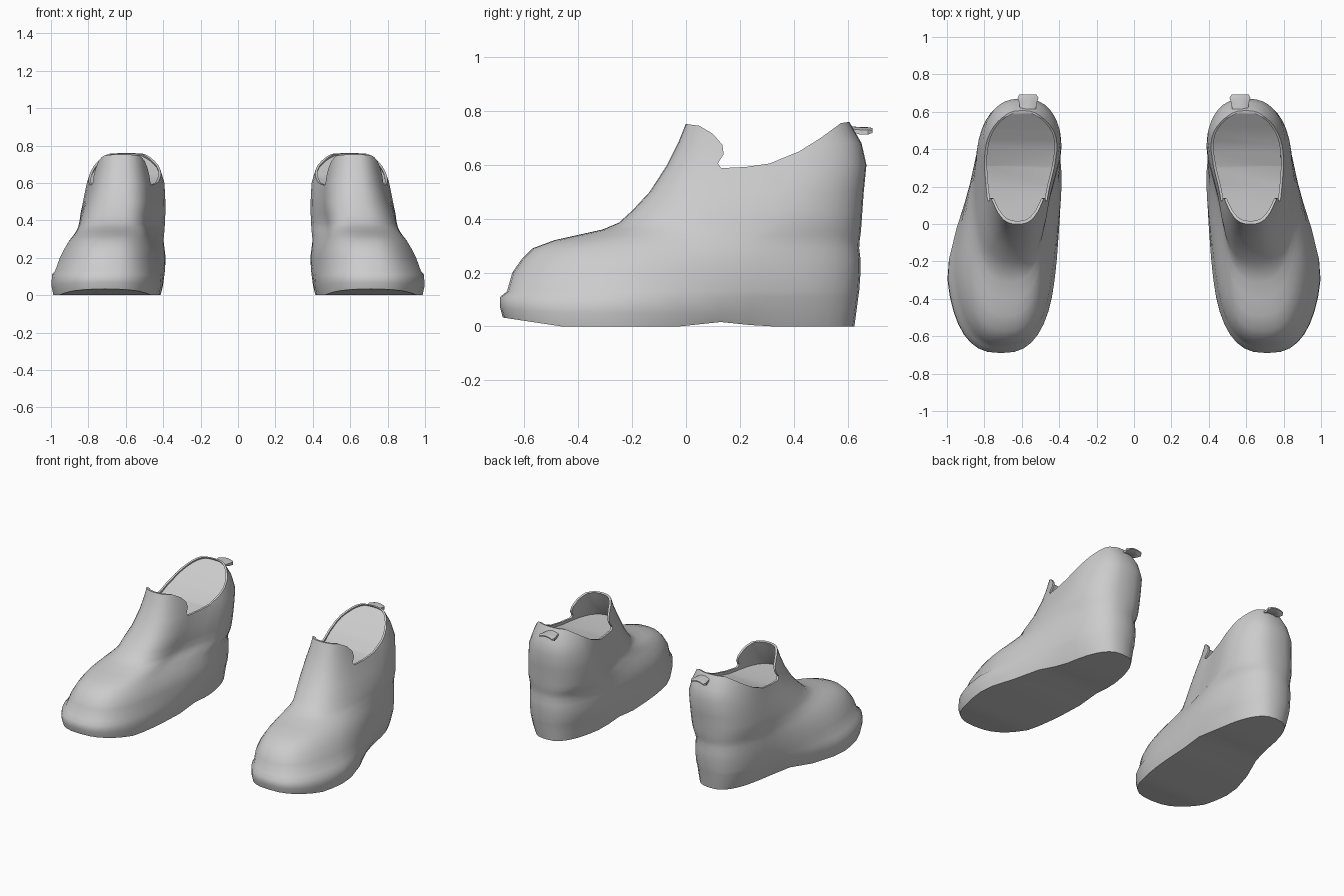
import bpy, bmesh, math
from mathutils import Matrix

cube = bpy.data.objects.get("Cube")
if cube:
    bpy.data.objects.remove(cube, do_unlink=True)

grey = bpy.data.materials.new("plain grey")
grey.use_nodes = True
grey.diffuse_color = (0.6, 0.6, 0.6, 1)
grey.node_tree.nodes["Principled BSDF"].inputs["Base Color"].default_value = (0.6, 0.6, 0.6, 1)

SIDES = 40
ROUND = 2.6
# Horizontal slices: z, toe y, heel y, forefoot inner x / outer x, heel inner x / outer x
LEVELS = [
    (0.00, -0.68, 0.625, 0.435, 0.985, 0.430, 0.800),
    (0.05, -0.69, 0.632, 0.428, 0.995, 0.420, 0.820),
    (0.11, -0.69, 0.640, 0.428, 0.992, 0.410, 0.835),
    (0.13, -0.665, 0.643, 0.432, 0.975, 0.405, 0.838),
    (0.20, -0.645, 0.648, 0.440, 0.950, 0.400, 0.840),
    (0.25, -0.61, 0.648, 0.455, 0.925, 0.405, 0.838),
    (0.29, -0.57, 0.643, 0.475, 0.900, 0.408, 0.835),
    (0.32, -0.49, 0.645, 0.485, 0.875, 0.405, 0.830),
    (0.34, -0.40, 0.648, 0.485, 0.860, 0.402, 0.828),
    (0.36, -0.31, 0.650, 0.483, 0.850, 0.400, 0.825),
    (0.385, -0.25, 0.652, 0.480, 0.840, 0.400, 0.825),
    (0.43, -0.20, 0.655, 0.470, 0.830, 0.398, 0.822),
    (0.50, -0.135, 0.660, 0.460, 0.805, 0.398, 0.812),
    (0.60, -0.07, 0.670, 0.465, 0.780, 0.402, 0.795),
    (0.68, -0.03, 0.652, 0.480, 0.765, 0.425, 0.768),
    (0.78, 0.01, 0.595, 0.495, 0.750, 0.460, 0.735),
]


def new_object(name, bm):
    bmesh.ops.recalc_face_normals(bm, faces=bm.faces)
    mesh = bpy.data.meshes.new(name)
    bm.to_mesh(mesh)
    bm.free()
    mesh.materials.append(grey)
    obj = bpy.data.objects.new(name, mesh)
    bpy.context.collection.objects.link(obj)
    return obj


def ring(bm, level, inset=0.0):
    z, toe, heel, fi, fo, hi, ho = level
    toe, heel = toe + inset * 1.5, heel - inset
    power = 2 / ROUND
    verts = []
    for i in range(SIDES):
        a = 2 * math.pi * i / SIDES
        c, s = math.cos(a), math.sin(a)
        u = math.copysign(abs(c) ** power, c)
        v = math.copysign(abs(s) ** power, s)
        t = (u + 1) / 2
        y = toe + (heel - toe) * t
        k = min(1, max(0, (t - 0.27) / 0.53))
        k = k * k * (3 - 2 * k)
        inner = fi + (hi - fi) * k + inset
        outer = fo + (ho - fo) * k - inset
        # widths are given at the forefoot and heel, where the oval is already narrowing
        half = (outer - inner) / 2 / (0.95 - 0.06 * k)
        x = (inner + outer) / 2 + v * half
        # toe spring and arch under the sole
        lift = max(0, -0.46 - y) * 0.15 * max(0, 1 - z / 0.11)
        if z == 0:
            lift += 0.02 * max(0, 1 - abs(y - 0.15) / 0.12)
        verts.append(bm.verts.new((x, y, z + lift)))
    return verts


def loft(name, levels, inset=0.0):
    bm = bmesh.new()
    rings = [ring(bm, lv, inset) for lv in levels]
    for a, b in zip(rings, rings[1:]):
        for i in range(SIDES):
            j = (i + 1) % SIDES
            bm.faces.new((a[i], a[j], b[j], b[i]))
    for end in (rings[0], rings[-1]):
        bmesh.ops.triangulate(bm, faces=[bm.faces.new(end)])
    return new_object(name, bm)


def side_prism(name, outline):
    """Extrude a (y, z) outline across the width of one shoe."""
    bm = bmesh.new()
    face = bm.faces.new([bm.verts.new((0.2, y, z)) for y, z in outline])
    side = bmesh.ops.extrude_face_region(bm, geom=[face])
    bmesh.ops.translate(bm, vec=(1, 0, 0),
                        verts=[g for g in side["geom"] if isinstance(g, bmesh.types.BMVert)])
    return new_object(name, bm)


def cut(obj, tool):
    mod = obj.modifiers.new("cut", 'BOOLEAN')
    mod.operation = 'DIFFERENCE'
    mod.solver = 'EXACT'
    mod.object = tool
    bpy.context.view_layer.objects.active = obj
    bpy.ops.object.modifier_apply(modifier=mod.name)
    bpy.data.objects.remove(tool, do_unlink=True)


def smooth(obj, angle):
    bpy.ops.object.select_all(action='DESELECT')
    obj.select_set(True)
    bpy.context.view_layer.objects.active = obj
    bpy.ops.object.shade_smooth_by_angle(angle=math.radians(angle))


def mirrored(obj, name):
    mesh = obj.data.copy()
    mesh.transform(Matrix.Scale(-1, 4, (1, 0, 0)))
    mesh.flip_normals()
    twin = bpy.data.objects.new(name, mesh)
    bpy.context.collection.objects.link(twin)
    return twin


# Shoe body
shoe = loft("left_shoe", LEVELS)

# Shallow filled opening that slopes from the heel down to the back of the tongue
hollow = loft("opening_hollow", LEVELS[11:] + [(0.9,) + LEVELS[-1][1:]], 0.012)
FLOOR = [(-0.4, 0.3), (0.9, 0.3), (0.9, 0.75), (0.59, 0.75), (0.50, 0.685), (0.42, 0.632),
         (0.31, 0.585), (0.20, 0.568), (0.08, 0.565), (-0.4, 0.565)]
cut(hollow, side_prism("floor_cutter", FLOOR))
cut(shoe, hollow)

# Side profile of the opening: tongue edge, low collar, raised heel
EDGE = [(-0.2, 0.752), (0.0, 0.752), (0.05, 0.745), (0.10, 0.715), (0.135, 0.675),
        (0.14, 0.64), (0.118, 0.605), (0.13, 0.588), (0.22, 0.592), (0.31, 0.605),
        (0.42, 0.65), (0.50, 0.70), (0.575, 0.755), (0.61, 0.76), (0.8, 0.76),
        (0.8, 1.0), (-0.2, 1.0)]
cut(shoe, side_prism("opening_cutter", EDGE))
smooth(shoe, 60)

# Pull tab: a short arched strap that widens away from the heel
bm = bmesh.new()
rows = []
for y, half, height, thick in ((0.615, 0.042, 0.737, 0.012), (0.65, 0.048, 0.731, 0.018),
                               (0.675, 0.056, 0.731, 0.018), (0.692, 0.046, 0.733, 0.008)):
    row = []
    for top in (0, 1):
        for i in range(7):
            u = (i / 3 - 1) * (-1 if top else 1)
            z = height - 0.010 * u * u + (top - 0.5) * thick
            row.append(bm.verts.new((0.567 + half * u, y, z)))
    rows.append(row)
for a, b in zip(rows, rows[1:]):
    for i in range(14):
        j = (i + 1) % 14
        bm.faces.new((a[i], a[j], b[j], b[i]))
bm.faces.new(rows[0])
bm.faces.new(rows[-1])
tab = new_object("left_pull_tab", bm)
smooth(tab, 40)

# Other foot
mirrored(shoe, "right_shoe")
mirrored(tab, "right_pull_tab")
